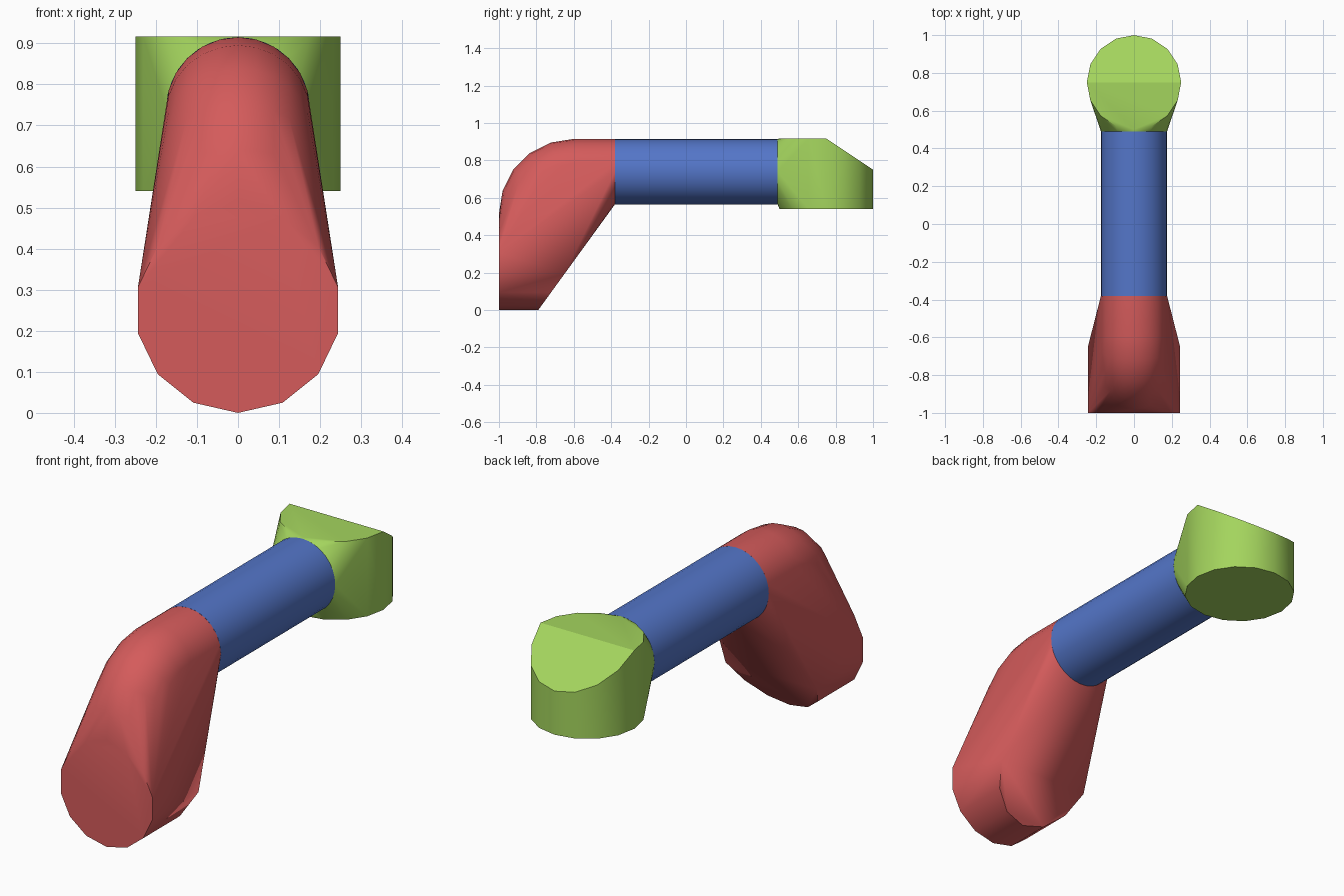
import bpy, bmesh
from math import sin, cos, pi, radians
from mathutils import Vector

cube = bpy.data.objects.get("Cube")
if cube:
    bpy.data.objects.remove(cube, do_unlink=True)


def material(name, rgb):
    m = bpy.data.materials.new(name)
    m.use_nodes = True
    m.diffuse_color = (*rgb, 1)
    m.node_tree.nodes["Principled BSDF"].inputs["Base Color"].default_value = (*rgb, 1)
    return m


def ring(centre, u, v, r, n):
    """Circle of n points around centre, starting along v."""
    c, u, v = Vector(centre), Vector(u), Vector(v)
    return [c + r * (u * sin(2 * pi * i / n) + v * cos(2 * pi * i / n)) for i in range(n)]


def hull(name, points, mat, angle):
    """Convex solid around the points, smooth except at edges sharper than angle."""
    bm = bmesh.new()
    for p in points:
        bm.verts.new(p)
    bmesh.ops.remove_doubles(bm, verts=bm.verts, dist=0.002)
    bmesh.ops.convex_hull(bm, input=bm.verts[:])
    bmesh.ops.delete(bm, geom=[v for v in bm.verts if not v.link_faces], context='VERTS')
    bmesh.ops.dissolve_limit(bm, angle_limit=radians(1), verts=bm.verts[:], edges=bm.edges[:])
    bmesh.ops.recalc_face_normals(bm, faces=bm.faces[:])
    mesh = bpy.data.meshes.new(name)
    bm.to_mesh(mesh)
    bm.free()
    mesh.materials.append(mat)
    ob = bpy.data.objects.new(name, mesh)
    bpy.context.collection.objects.link(ob)
    bpy.ops.object.select_all(action='DESELECT')
    ob.select_set(True)
    bpy.context.view_layer.objects.active = ob
    bpy.ops.object.shade_smooth_by_angle(angle=radians(angle))
    return ob


red = material("red", (0.66, 0.105, 0.105))
blue = material("blue", (0.088, 0.18, 0.58))
green = material("green", (0.37, 0.66, 0.11))

X, Y, Z = (1, 0, 0), (0, 1, 0), (0, 0, 1)
TUBE_R, TUBE_Z = 0.175, 0.74
FRONT, BACK = -0.38, 0.49

# Straight tube
hull("tube", ring((0, FRONT, TUBE_Z), X, Z, TUBE_R, 32)
     + ring((0, BACK, TUBE_Z), X, Z, TUBE_R, 32), blue, 30)

# Front elbow: round front end, slanted underside, bent tube on top
end = ring((0, -1, 0.25), X, (0, 0, -1), 0.25, 14)
slant = [Vector((p.x, -0.79 + 0.726 * p.z, p.z)) for p in end if p.z < 0.2]
points = end + slant + ring((0, FRONT, TUBE_Z), X, Z, TUBE_R, 24)
for i in range(6):
    a = radians(18 * i)
    out = Vector((0, -sin(a), cos(a)))
    centre = Vector((0, -0.6, 0.515)) + out * (0.4 - TUBE_R)
    points += ring(centre, X, out, TUBE_R, 24)
hull("front_elbow", points, red, 30)

# Rear foot: upright round block with a sloped back top, joined to the tube
base = ring((0, 0.75, 0.54), X, Y, 0.25, 16)
top = [Vector((p.x, p.y, 0.917 - 0.668 * max(0, p.y - 0.75))) for p in base]
hull("rear_foot", base + top + ring((0, BACK, TUBE_Z), X, Z, TUBE_R, 24), green, 28)
